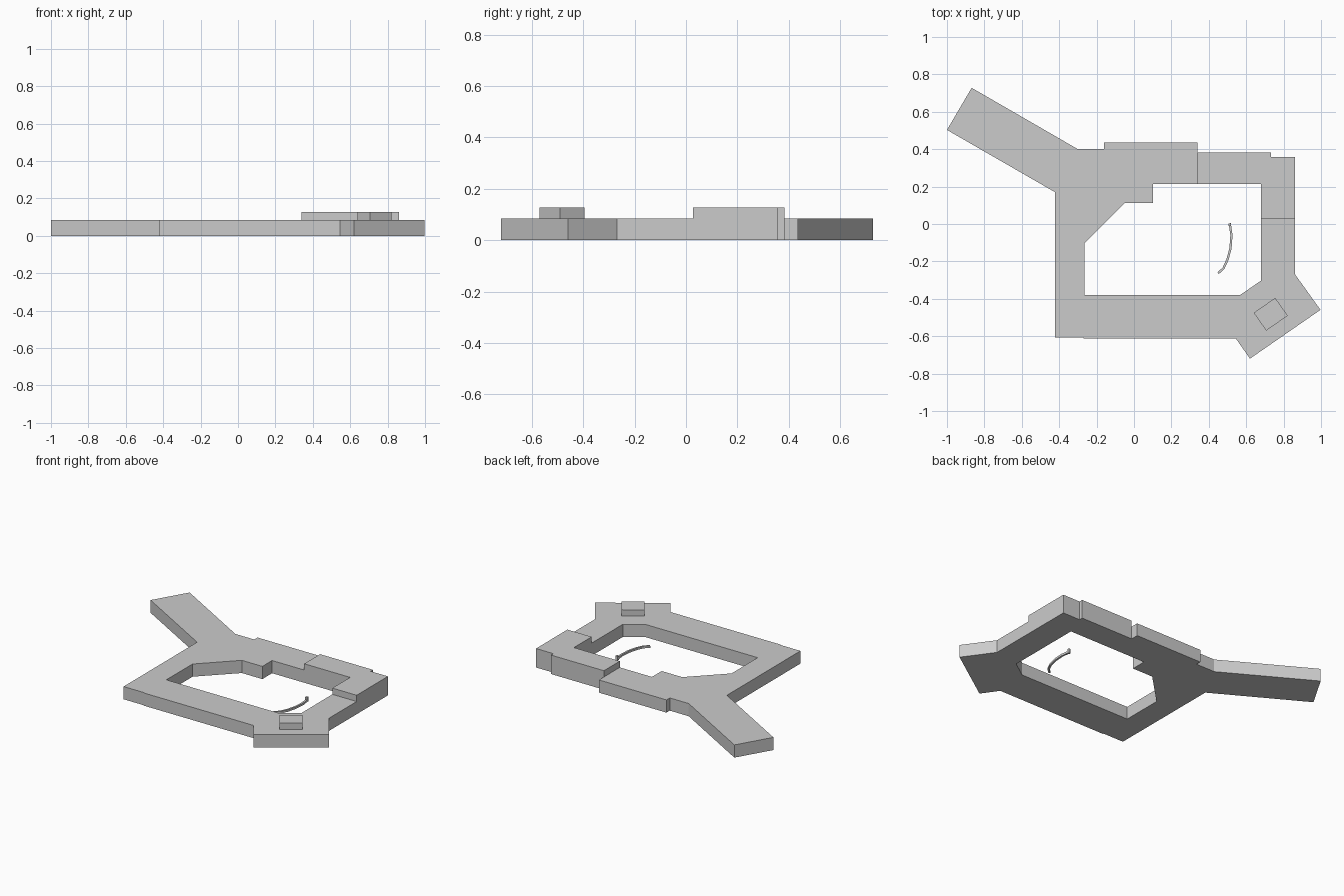
import bpy
import bmesh
from mathutils import Matrix, Vector

cube = bpy.data.objects.get("Cube")
if cube:
    bpy.data.objects.remove(cube, do_unlink=True)


def make_material(name, colour):
    mat = bpy.data.materials.new(name)
    mat.use_nodes = True
    mat.diffuse_color = colour
    mat.node_tree.nodes["Principled BSDF"].inputs["Base Color"].default_value = colour
    return mat


GREY = make_material("plain grey", (0.6, 0.6, 0.6, 1))
LOW, HIGH = 0.085, 0.127


def finish(name, bm):
    bmesh.ops.recalc_face_normals(bm, faces=bm.faces)
    mesh = bpy.data.meshes.new(name)
    bm.to_mesh(mesh)
    bm.free()
    mesh.materials.append(GREY)
    obj = bpy.data.objects.new(name, mesh)
    bpy.context.collection.objects.link(obj)
    return obj


def prism(name, outline, bottom, top):
    """Extrude a plan outline straight up."""
    bm = bmesh.new()
    face = bm.faces.new([bm.verts.new((x, y, bottom)) for x, y in outline])
    side = bmesh.ops.extrude_face_region(bm, geom=[face])["geom"]
    verts = [v for v in side if isinstance(v, bmesh.types.BMVert)]
    bmesh.ops.translate(bm, verts=verts, vec=(0, 0, top - bottom))
    return finish(name, bm)


# Low wings around the courtyard, with the long diagonal arm and corner block
outer = [(0.34, 0.435), (-0.16, 0.435), (-0.16, 0.40), (-0.30, 0.40),
         (-0.868, 0.728), (-1, 0.503), (-0.422, 0.17), (-0.422, -0.608),
         (-0.27, -0.608), (-0.27, -0.613), (0.545, -0.613), (0.62, -0.72),
         (0.997, -0.459), (0.86, -0.268), (0.86, 0.027)]
courtyard = [(0.68, 0.027), (0.68, -0.302), (0.567, -0.38), (-0.265, -0.38),
             (-0.265, -0.103), (-0.05, 0.112), (0.102, 0.112),
             (0.102, 0.215), (0.34, 0.215)]
prism("low_wings", outer + courtyard, 0, LOW)

# Taller L-shaped wing closing the ring
prism("tall_corner_wing",
      [(0.34, 0.215), (0.68, 0.215), (0.68, 0.027), (0.86, 0.027),
       (0.86, 0.358), (0.732, 0.358), (0.732, 0.383), (0.34, 0.383)], 0, HIGH)

# Small turned roof box on the corner block
prism("roof_box", [(0.64, -0.475), (0.755, -0.395), (0.822, -0.49), (0.707, -0.57)],
      LOW, HIGH)

# Curved low wall in the courtyard: a rectangular section swept along a path
path = [Vector(p) for p in [(0.512, 0.004), (0.521, -0.06), (0.516, -0.13),
                            (0.5, -0.19), (0.479, -0.236), (0.45, -0.263)]]
bm = bmesh.new()
rings = []
for i, p in enumerate(path):
    along = (path[min(i + 1, len(path) - 1)] - path[max(i - 1, 0)]).normalized()
    across = Vector((-along.y, along.x)) * 0.006
    rings.append([bm.verts.new((*(p + across * s), z))
                  for s, z in ((-1, 0.006), (1, 0.006), (1, 0.02), (-1, 0.02))])
for a, b in zip(rings, rings[1:]):
    for k in range(4):
        bm.faces.new((a[k], a[k - 1], b[k - 1], b[k]))
bm.faces.new(rings[0])
bm.faces.new(rings[-1])
finish("courtyard_curved_wall", bm)

# Little post at the wall's end
bm = bmesh.new()
bmesh.ops.create_cube(bm, size=1, matrix=Matrix.Translation((0.512, -0.003, 0.02))
                      @ Matrix.Diagonal((0.014, 0.014, 0.03, 1)))
finish("courtyard_wall_post", bm)
